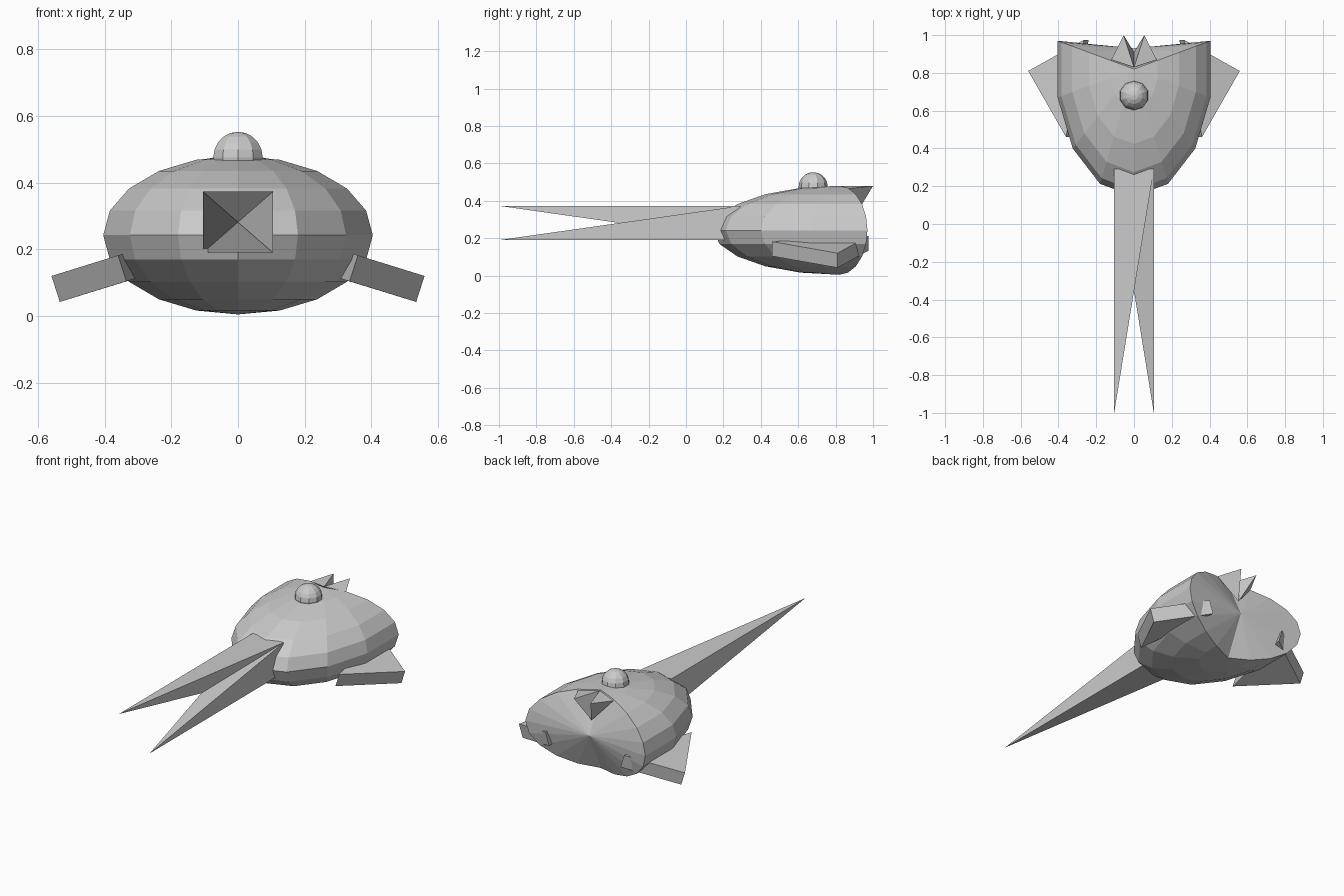
import bpy, bmesh
from math import sin, cos, pi
from mathutils import Matrix

if "Cube" in bpy.data.objects:
    bpy.data.objects.remove(bpy.data.objects["Cube"])


def make_object(name, bm):
    bmesh.ops.recalc_face_normals(bm, faces=bm.faces)
    me = bpy.data.meshes.new(name)
    bm.to_mesh(me)
    bm.free()
    ob = bpy.data.objects.new(name, me)
    bpy.context.collection.objects.link(ob)
    return ob


def hull(name, points):
    """Closed convex solid around a few corner points."""
    bm = bmesh.new()
    for p in points:
        bm.verts.new(p)
    bmesh.ops.convex_hull(bm, input=bm.verts)
    bmesh.ops.dissolve_limit(bm, angle_limit=0.01, verts=bm.verts, edges=bm.edges)
    return make_object(name, bm)


# Body: front nine meridians of a 14-sided ellipsoid, closed by a shallow back
CY, CZ, RX, RY, RZ = 0.82, 0.2425, 0.415, 0.674, 0.238
bm = bmesh.new()
top = bm.verts.new((0, CY, CZ + RZ))
bottom = bm.verts.new((0, CY, CZ - RZ))
meridians = []
for k in range(-4, 5):
    a = 2 * pi * k / 14
    col = [top]
    for r in range(1, 10):
        t = pi * r / 10
        col.append(bm.verts.new((RX * sin(a) * sin(t), CY - RY * cos(a) * sin(t), CZ + RZ * cos(t))))
    meridians.append(col + [bottom])


def unique_face(*vs):
    bm.faces.new(list(dict.fromkeys(vs)))


for m, n in zip(meridians, meridians[1:]):
    for i in range(10):
        unique_face(m[i], m[i + 1], n[i + 1], n[i])
centre = bm.verts.new((0, 0.93, CZ))
for m in (meridians[0], meridians[-1]):
    for i in range(10):
        unique_face(m[i], m[i + 1], centre)
make_object("body", bm)

# Dome on top
bm = bmesh.new()
bmesh.ops.create_uvsphere(bm, u_segments=10, v_segments=10, radius=0.078,
                          matrix=Matrix.Translation((0, 0.68, 0.475)))
make_object("dome", bm)

# Beak: two skewed pyramids sharing a square base
W, LO, HI, BASE = 0.105, 0.19, 0.373, 0.29
square = [(-W, BASE, LO), (W, BASE, LO), (W, BASE, HI), (-W, BASE, HI)]
hull("beak_upper", square + [(-W, -1, HI)])
hull("beak_lower", square + [(W, -1, LO)])

# Side fins (tilted triangular slabs) and small tail spikes, mirrored
for side, s in (("right", 1), ("left", -1)):
    corners = [(0.56, 0.81, 0.12), (0.36, 0.46, 0.182), (0.265, 0.975, 0.211)]
    hull(side + "_fin",
         [(s * x, y, z) for x, y, z in corners] +
         [(s * (x - 0.025), y, z - 0.078) for x, y, z in corners])
    spike = [(0.12, 0.87, 0.465), (0.055, 1.0, 0.48), (0, 0.83, 0.48), (0, 0.91, 0.33)]
    hull(side + "_tail_spike", [(s * x, y, z) for x, y, z in spike])
